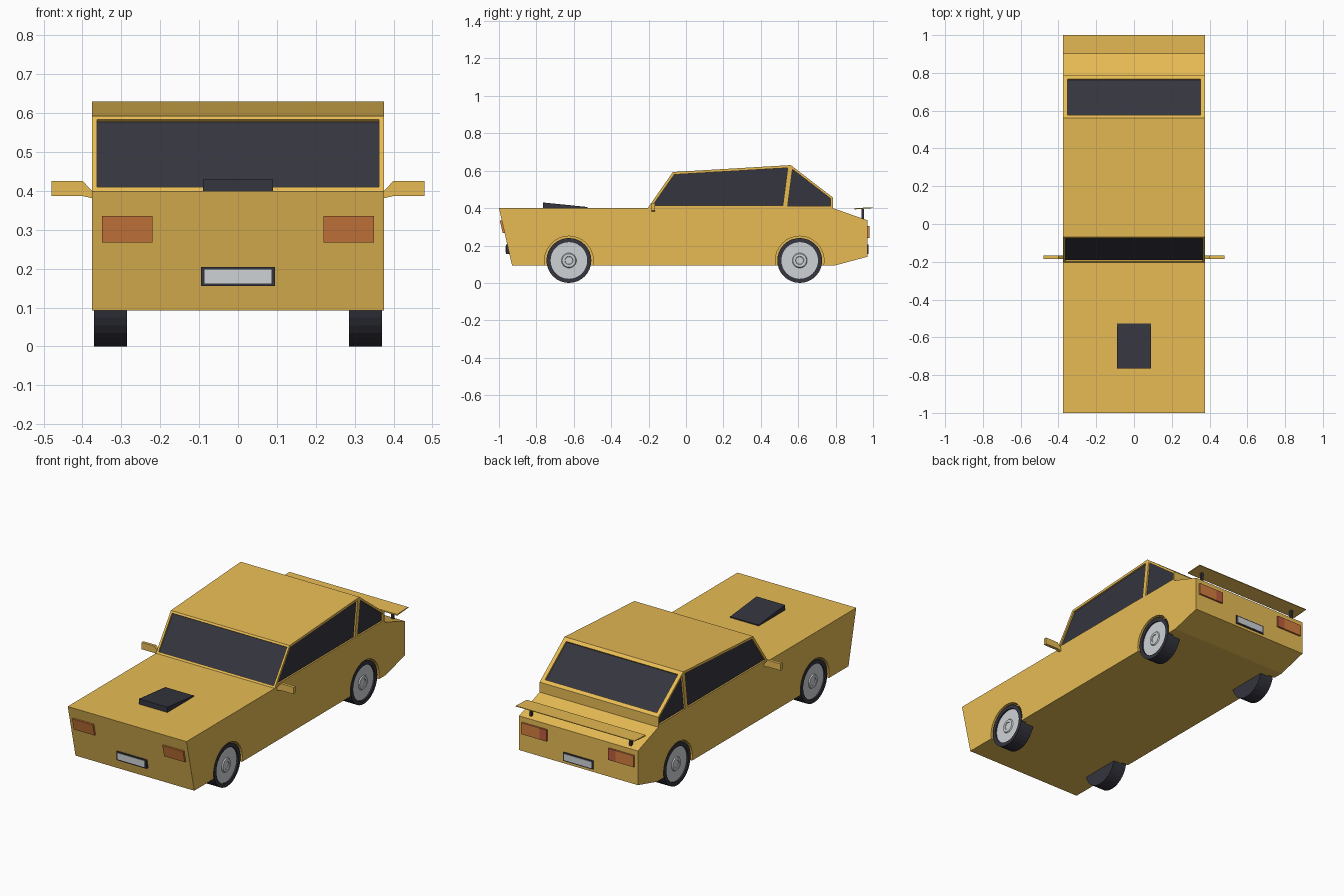
import bpy, bmesh, math
from mathutils import Vector

if "Cube" in bpy.data.objects:
    bpy.data.objects.remove(bpy.data.objects["Cube"])


def mat(name, r, g, b):
    m = bpy.data.materials.new(name)
    m.diffuse_color = (r, g, b, 1)
    m.use_nodes = True
    m.node_tree.nodes["Principled BSDF"].inputs["Base Color"].default_value = m.diffuse_color
    return m


YELLOW = mat("yellow_paint", 0.80, 0.50, 0.09)
DARK = mat("dark", 0.035, 0.035, 0.05)
ORANGE = mat("orange_lens", 0.65, 0.21, 0.05)
RED = mat("red_lens", 0.50, 0.11, 0.05)
SILVER = mat("silver", 0.62, 0.65, 0.67)
HALF = 0.375


def finish(name, bm, mats, mirror=False):
    bmesh.ops.recalc_face_normals(bm, faces=bm.faces)
    me = bpy.data.meshes.new(name)
    bm.to_mesh(me)
    bm.free()
    ob = bpy.data.objects.new(name, me)
    bpy.context.collection.objects.link(ob)
    for m in mats:
        me.materials.append(m)
    if mirror:
        ob.modifiers.new("mirror", 'MIRROR')
    return ob


def prism(name, pts, axis, lo, hi, material, mirror=False):
    """Extrude a 2D profile: axis 'x' takes (y, z) points, axis 'y' takes (x, z)."""
    bm = bmesh.new()
    place = (lambda p, d: (d, p[0], p[1])) if axis == 'x' else (lambda p, d: (p[0], d, p[1]))
    f = bm.faces.new([bm.verts.new(place(p, lo)) for p in pts])
    ext = bmesh.ops.extrude_face_region(bm, geom=[f])
    step = Vector((hi - lo, 0, 0) if axis == 'x' else (0, hi - lo, 0))
    bmesh.ops.translate(bm, vec=step, verts=[v for v in ext["geom"] if isinstance(v, bmesh.types.BMVert)])
    if not f.is_valid or len(bm.faces) == len(pts) + 1:
        bm.faces.new([v for v in bm.verts][:len(pts)])
    return finish(name, bm, [material], mirror)


def box(name, x, y, z, material, mirror=False):
    return prism(name, [(y[0], z[0]), (y[1], z[0]), (y[1], z[1]), (y[0], z[1])],
                 'x', x[0], x[1], material, mirror)


def lathe(name, profile, y, z, material, n=32, mirror=True):
    """Spin (x, radius) points around an x-parallel axle."""
    bm = bmesh.new()
    rings = [[bm.verts.new((x, y + r * math.sin(math.tau * i / n), z + r * math.cos(math.tau * i / n)))
              for i in range(n)] for x, r in profile]
    for a, b in zip(rings, rings[1:]):
        for i in range(n):
            bm.faces.new((a[i], a[(i + 1) % n], b[(i + 1) % n], b[i]))
    bm.faces.new(rings[0])
    bm.faces.new(rings[-1])
    return finish(name, bm, [material], mirror)


# Lower body
body = prism("body", [(-1, 0.4), (-0.93, 0.093), (0.795, 0.093), (0.97, 0.14), (0.97, 0.335), (0.785, 0.4)],
             'x', -HALF, HALF, YELLOW)

# Wheels and arch pockets
for label, y in (("front", -0.626), ("rear", 0.608)):
    cutter = lathe(label + "_arch_cutter", [(0.335, 0.13), (0.42, 0.13)], y, 0.12, YELLOW)
    cutter.hide_render = True
    cutter.hide_viewport = True
    cut = body.modifiers.new(label + "_arch", 'BOOLEAN')
    cut.operation = 'DIFFERENCE'
    cut.solver = 'EXACT'
    cut.object = cutter
    lathe(label + "_tyres", [(0.286, 0.12), (0.37, 0.12), (0.37, 0.098), (0.35, 0.098)], y, 0.12, DARK)
    lathe(label + "_rims", [(0.345, 0.098), (0.362, 0.098), (0.362, 0.04), (0.368, 0.036), (0.368, 0.022),
                            (0.364, 0.02)], y, 0.12, SILVER)

# Cabin with recessed windows
bm = bmesh.new()
outline = [(-0.205, 0.4), (-0.07, 0.593), (0.56, 0.63), (0.785, 0.457), (0.785, 0.4), (0.53, 0.4)]
L, R = [[bm.verts.new((s * HALF, y, z)) for y, z in outline] for s in (-1, 1)]
strips = [bm.faces.new((L[i], L[i + 1], R[i + 1], R[i])) for i in range(4)]
bm.faces.new((L[0], L[5], R[5], R[0]))
bm.faces.new((L[5], L[4], R[4], R[5]))
windows = [(strips[0], 0.012), (strips[2], 0.022)]
for S in (L, R):
    windows += [(bm.faces.new((S[0], S[1], S[2], S[5])), 0.014), (bm.faces.new((S[5], S[2], S[3], S[4])), 0.012)]
bmesh.ops.recalc_face_normals(bm, faces=bm.faces)
for face, frame in windows:
    bmesh.ops.inset_region(bm, faces=[face], thickness=frame, use_even_offset=True)
    bmesh.ops.inset_region(bm, faces=[face], thickness=0.0002, depth=-0.009)
    face.material_index = 1
finish("cabin", bm, [YELLOW, DARK])

# Bonnet scoop
prism("bonnet_scoop", [(-0.765, 0.395), (-0.765, 0.43), (-0.527, 0.406), (-0.527, 0.395)], 'x', -0.09, 0.09, DARK)

# Headlights follow the sloped nose
prism("headlights", [(-0.996, 0.335), (-0.98, 0.268), (-0.955, 0.268), (-0.97, 0.335)], 'x', 0.22, 0.35, ORANGE, True)

# Tail lights in two sections
box("tail_lights_outer", (0.24, 0.355), (0.96, 0.98), (0.24, 0.305), ORANGE, True)
box("tail_lights_inner", (0.195, 0.24), (0.96, 0.98), (0.24, 0.305), RED, True)

# Number plates
for label, y, s in (("front", -0.962, -1), ("rear", 0.975, 1)):
    box(label + "_plate_frame", (-0.095, 0.095), sorted((y, y - s * 0.03)), (0.155, 0.205), DARK)
    box(label + "_plate", (-0.086, 0.086), sorted((y + s * 0.002, y - s * 0.01)), (0.162, 0.198), SILVER)

# Door mirrors
prism("door_mirrors", [(0.37, 0.38), (0.40, 0.387), (0.48, 0.387), (0.48, 0.426), (0.40, 0.426), (0.37, 0.395)],
      'y', -0.184, -0.167, YELLOW, True)

# Rear spoiler
prism("spoiler_blade", [(0.9, 0.393), (1.0, 0.4), (1.0, 0.404), (0.9, 0.4)], 'x', -HALF, HALF, YELLOW)
box("spoiler_posts", (0.308, 0.322), (0.938, 0.952), (0.335, 0.398), DARK, True)
